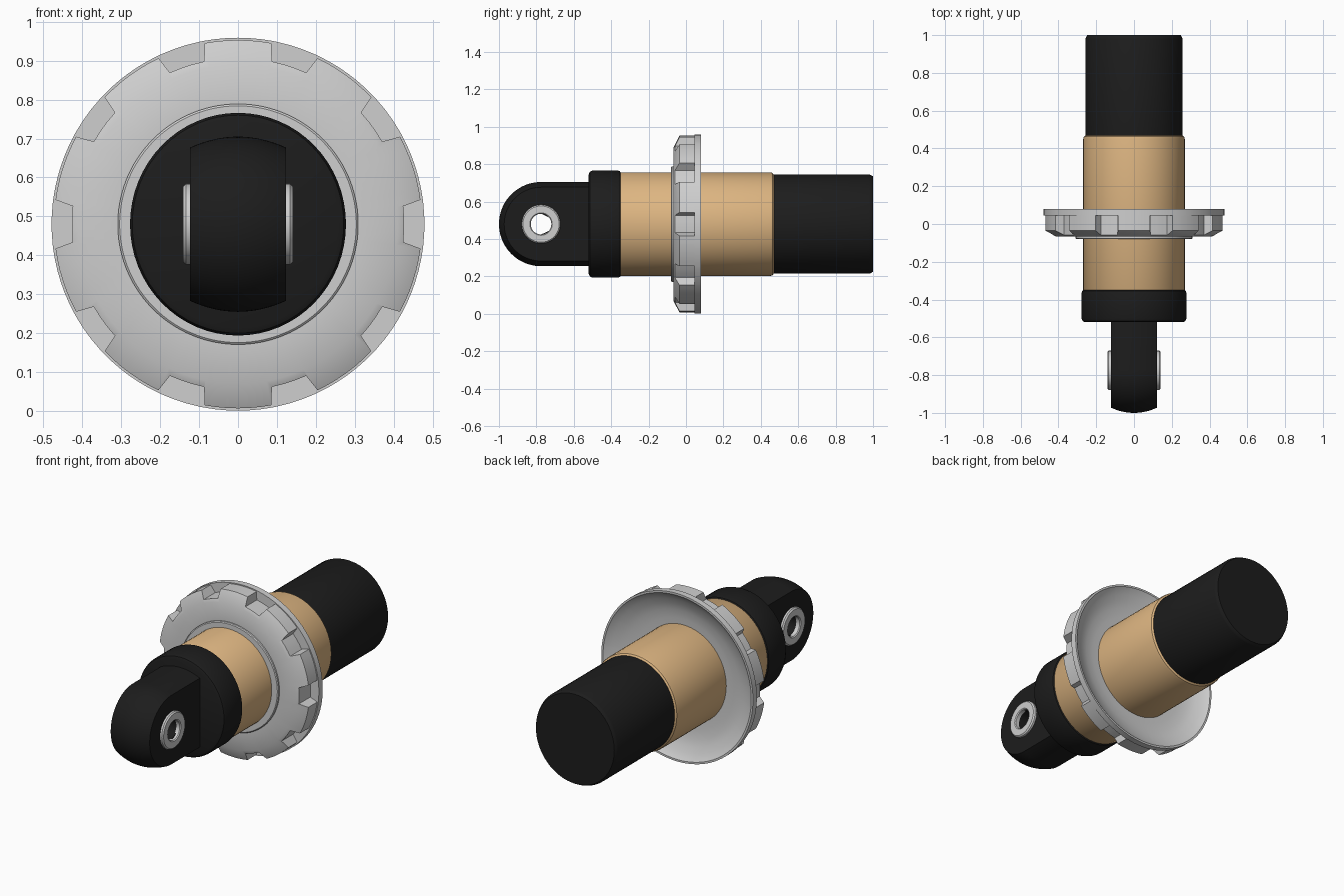
import bpy, bmesh, math
from math import sin, cos, radians, pi

if "Cube" in bpy.data.objects:
    bpy.data.objects.remove(bpy.data.objects["Cube"])

ZC = 0.48  # height of the main axis


def material(name, rgb):
    m = bpy.data.materials.new(name)
    m.diffuse_color = (*rgb, 1)
    m.use_nodes = True
    m.node_tree.nodes["Principled BSDF"].inputs["Base Color"].default_value = m.diffuse_color
    return m


BLACK = material("black", (0.012, 0.012, 0.012))
TAN = material("tan", (0.72, 0.46, 0.22))
SILVER = material("silver", (0.62, 0.62, 0.62))


def finish(bm, name, mat, angle=30):
    bmesh.ops.recalc_face_normals(bm, faces=bm.faces)
    me = bpy.data.meshes.new(name)
    bm.to_mesh(me)
    bm.free()
    me.materials.append(mat)
    me.shade_smooth()
    me.set_sharp_from_angle(angle=radians(angle))
    ob = bpy.data.objects.new(name, me)
    bpy.context.collection.objects.link(ob)
    return ob


def loft(name, mat, loops, cyclic=False, caps=True, angle=30):
    """Skin closed loops of equal length into one surface."""
    bm = bmesh.new()
    rows = [[bm.verts.new(p) for p in lp] for lp in loops]
    n = len(rows[0])
    for i in range(len(rows) if cyclic else len(rows) - 1):
        a, b = rows[i], rows[(i + 1) % len(rows)]
        for j in range(n):
            k = (j + 1) % n
            bm.faces.new((a[j], a[k], b[k], b[j]))
    if caps and not cyclic:
        bm.faces.new(rows[0])
        bm.faces.new(rows[-1])
    return finish(bm, name, mat, angle)


def turned(name, mat, profile, n=64):
    """Slightly oval turned part along y; profile is (radius, y)."""
    loops = [[(0.97 * r * cos(2 * pi * j / n), y, ZC + r * sin(2 * pi * j / n))
              for j in range(n)] for r, y in profile]
    return loft(name, mat, loops)


# Main barrel, rear sleeve and front cap
turned("barrel", TAN, [(0.266, -0.38), (0.277, -0.36), (0.277, 0.45),
                       (0.274, 0.462), (0.264, 0.47)])
turned("rear_sleeve", BLACK, [(0.262, 0.44), (0.265, 0.465), (0.265, 0.98),
                              (0.262, 0.988), (0.255, 1.0)])
turned("front_cap", BLACK, [(0.266, -0.52), (0.28, -0.514), (0.286, -0.50),
                            (0.286, -0.365), (0.283, -0.354), (0.274, -0.348)])

# Adjuster ring: lathe whose outer radius dips at ten flared notches
steps = [(-7.6, 0), (-6.2, 1), (-2, 1), (2, 1), (6.2, 1), (7.6, 0),
         (11, 0), (14.5, 0), (18, 0), (21.5, 0), (25, 0)]
stations = [(radians(36 * k + a), dip) for k in range(10) for a, dip in steps]


def ring_profile(dip):
    rim, chamfer_y = (0.427, -0.059) if dip else (0.473, -0.035)
    return [(0.255, -0.08), (0.304, -0.08), (0.309, -0.076), (0.309, -0.067),
            (0.41, -0.067), (rim, chamfer_y), (rim, 0.045), (0.479, 0.045),
            (0.479, 0.08), (0.468, 0.08), (0.45, 0.066), (0.43, 0.056),
            (0.40, 0.041), (0.36, 0.029), (0.31, 0.022), (0.255, 0.02)]


ring = []
for i in range(16):
    row = []
    for a, dip in stations:
        r, y = ring_profile(dip)[i]
        row.append((r * cos(a), y, ZC + r * sin(a)))
    ring.append(row)
loft("adjuster_ring", SILVER, ring, cyclic=True)

# Mounting eye: crowned stadium plate with a through hole
EY, W = -0.775, 0.123


def stadium(x, r):
    pts = [(x, EY + r * cos(t), ZC + r * sin(t))
           for t in (pi / 2 + pi * i / 40 for i in range(41))]
    for i in range(7):
        z = ZC + r * (-1 + 2 * i / 6)
        pts.append((x, -0.50, z))
    return pts


def hole(x, r):
    # one hole point per outline point, matched by direction
    out = []
    for _, y, z in stadium(x, 0.22):
        t = math.atan2(z - ZC, y - EY)
        out.append((x, EY + r * cos(t), ZC + r * sin(t)))
    return out


xs = [W * k / 8 for k in range(-8, 9)]
eye = [stadium(x, 0.225 - 0.028 * (x / W) ** 2) for x in xs]
eye += [hole(W, 0.056), hole(-W, 0.056)]
loft("mounting_eye", BLACK, eye, cyclic=True)

# Bushing rings on both sides of the eye
for side, label in ((-1, "left"), (1, "right")):
    prof = [(0.104, 0.115), (0.104, 0.134), (0.097, 0.141),
            (0.060, 0.141), (0.055, 0.136), (0.055, 0.115)]
    loops = [[(side * x, EY + r * cos(2 * pi * j / 40), ZC + r * sin(2 * pi * j / 40))
              for j in range(40)] for r, x in prof]
    loft("bushing_" + label, SILVER, loops, cyclic=True)
